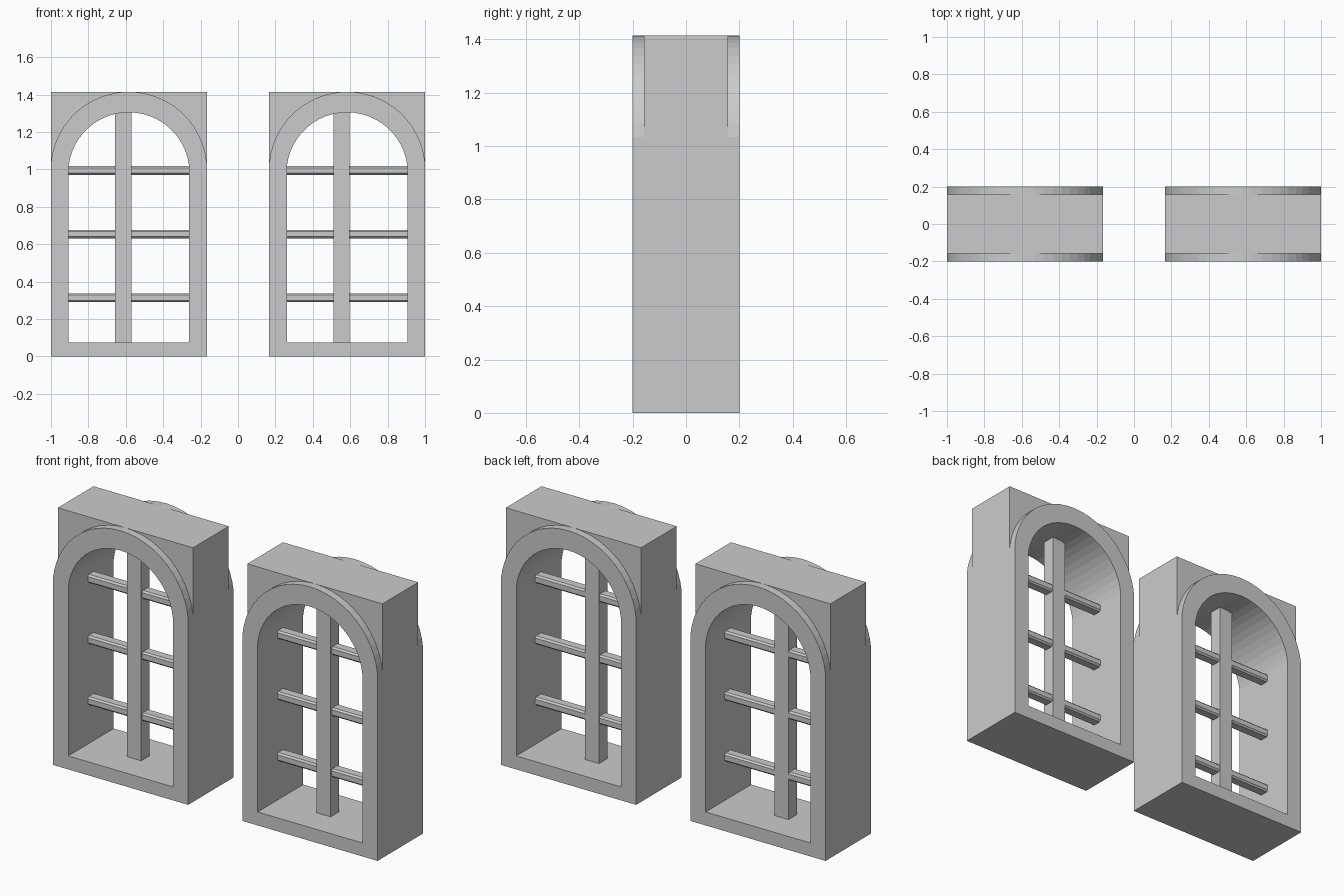
import bpy, bmesh, math

if "Cube" in bpy.data.objects:
    bpy.data.objects.remove(bpy.data.objects["Cube"])

HALF_W, IN_W = 0.4165, 0.322      # outer and inner half widths
TOP, IN_TOP = 1.415, 1.305        # crown heights
SPRING, IN_SPRING = 1.035, 1.018  # where the arcs start
SEGS = 24


def arc(half, z0, z1):
    """Circular arc from (-half, z0) over (0, z1) to (half, z0)."""
    rise = z1 - z0
    r = (half * half + rise * rise) / (2 * rise)
    a = math.asin(half / r)
    return [(r * math.sin(t), z1 - r + r * math.cos(t))
            for t in (-a + 2 * a * i / SEGS for i in range(SEGS + 1))]


def finish(name, bm):
    bmesh.ops.recalc_face_normals(bm, faces=bm.faces)
    me = bpy.data.meshes.new(name)
    bm.to_mesh(me)
    bm.free()
    ob = bpy.data.objects.new(name, me)
    bpy.context.collection.objects.link(ob)
    return ob


def ring(name, outer, inner, d):
    """Closed frame between two outlines, from y = -d to d."""
    bm = bmesh.new()
    loops = [[bm.verts.new((x, y, z)) for x, z in pts]
             for pts, y in ((outer, -d), (inner, -d), (inner, d), (outer, d))]
    n = len(outer)
    for k in range(4):
        a, b = loops[k], loops[(k + 1) % 4]
        for i in range(n):
            j = (i + 1) % n
            bm.faces.new((a[i], a[j], b[j], b[i]))
    return finish(name, bm)


def prism(name, pts, d):
    """Outline in x/z extruded from y = -d to d."""
    bm = bmesh.new()
    f = bm.faces.new([bm.verts.new((x, -d, z)) for x, z in pts])
    res = bmesh.ops.extrude_face_region(bm, geom=[f], use_keep_orig=True)
    verts = [v for v in res["geom"] if isinstance(v, bmesh.types.BMVert)]
    bmesh.ops.translate(bm, verts=verts, vec=(0, 2 * d, 0))
    return finish(name, bm)


def box(name, lo, hi, bevel=0):
    bm = bmesh.new()
    bmesh.ops.create_cube(bm, size=1)
    for v in bm.verts:
        v.co = [l + (c + 0.5) * (h - l) for l, h, c in zip(lo, hi, v.co)]
    if bevel:
        long_edges = [e for e in bm.edges
                      if abs(e.verts[0].co.x - e.verts[1].co.x) > 0.1]
        bmesh.ops.bevel(bm, geom=long_edges, offset=bevel, segments=1,
                        affect='EDGES')
    return finish(name, bm)


# arched frame
outer_arc = arc(HALF_W, SPRING, TOP)
outer = [(-HALF_W, 0)] + outer_arc + [(HALF_W, 0)]
inner = [(-IN_W, 0.075)] + arc(IN_W, IN_SPRING, IN_TOP) + [(IN_W, 0.075)]
parts = [ring("arched_frame", outer, inner, 0.2)]

# square corner fillers beside the arch
for side, name in ((-1, "corner_left"), (1, "corner_right")):
    pts = [(side * -x, z) for x, z in outer_arc[SEGS // 2:]]
    pts.append((side * -HALF_W, TOP))
    parts.append(prism(name, pts, 0.157))

# upright and cross bars
parts.append(box("mullion", (-0.073, -0.037, 0.07), (0.013, 0.035, 1.33)))
for i, z in enumerate((0.314, 0.654, 0.994)):
    parts.append(box(f"cross_bar_{i + 1}", (-IN_W - 0.01, -0.028, z - 0.023),
                     (IN_W + 0.01, 0.034, z + 0.023), 0.009))

# second window is a shifted copy
for ob in parts:
    twin = ob.copy()
    twin.name = ob.name + "_second"
    bpy.context.collection.objects.link(twin)
    ob.location.x = -1 + HALF_W
    twin.location.x = 1 - HALF_W
